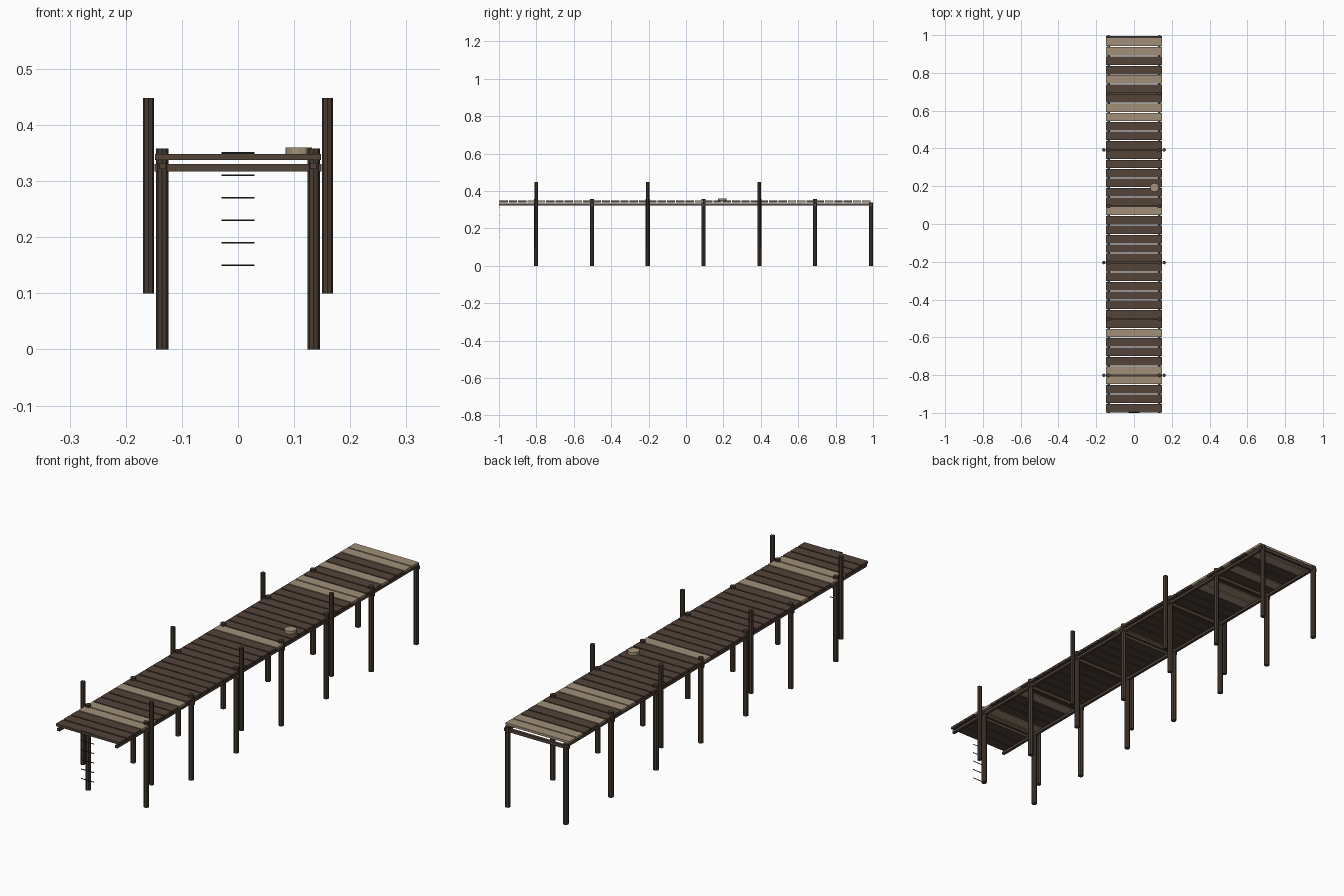
import bpy, math

if "Cube" in bpy.data.objects:
    bpy.data.objects.remove(bpy.data.objects["Cube"])


def mat(name, c):
    m = bpy.data.materials.new(name)
    m.diffuse_color = (*c, 1)
    m.use_nodes = True
    m.node_tree.nodes["Principled BSDF"].inputs["Base Color"].default_value = m.diffuse_color
    return m


DARK = mat("dark wood", (0.084, 0.056, 0.040))
POST = mat("post wood", (0.062, 0.044, 0.031))
PALE = mat("pale wood", (0.352, 0.275, 0.185))
ROPE = mat("rope tan", (0.37, 0.30, 0.20))
METAL = mat("dark metal", (0.03, 0.028, 0.026))


def box(name, center, size, m):
    bpy.ops.mesh.primitive_cube_add(size=1, location=center)
    o = bpy.context.object
    o.name = name
    o.scale = size
    o.data.materials.append(m)
    return o


def cyl(name, x, y, z0, z1, r, m, sides=8):
    bpy.ops.mesh.primitive_cylinder_add(vertices=sides, radius=r, depth=z1 - z0,
                                        location=(x, y, (z0 + z1) / 2))
    o = bpy.context.object
    o.name = name
    o.data.materials.append(m)
    return o


def yy(v):
    # layout position to centred model position
    return (v - 0.0055) * 0.9945


# deck planks
pale = {3, 4, 8, 21, 31, 32, 35, 38, 39}
for i in range(40):
    box("deck_plank", (0, yy(-0.975 + 0.05 * i), 0.343), (0.296, 0.0445, 0.010),
        PALE if i in pale else DARK)

# long stringers under the deck
for s in (-1, 1):
    box("stringer", (s * 0.134, yy(0), 0.327), (0.012, 1.989, 0.011), DARK)

# support posts with cross beams
for k in range(7):
    y = yy(-0.8 + 0.3 * k)
    top = 0.358 if k < 6 else 0.338
    for s in (-1, 1):
        cyl("support_post", s * 0.135, y, 0, top, 0.011, POST)
    box("cross_beam", (0, y, 0.3235), (0.297, 0.012, 0.013), DARK)

# tall mooring posts
for y in (-0.8, -0.2, 0.4):
    for s in (-1, 1):
        cyl("mooring_post", s * 0.1595, yy(y), 0.10, 0.448, 0.0095, POST)

# ladder rungs at the front end
for k in range(6):
    o = cyl("ladder_rung", 0, -0.998, 0, 0.059, 0.0016, METAL, 6)
    o.rotation_euler = (0, math.pi / 2, 0)
    o.location.z = 0.15 + 0.04 * k

# coiled rope on the deck
cyl("rope_coil", 0.108, yy(0.2), 0.347, 0.360, 0.0235, ROPE, 12)
